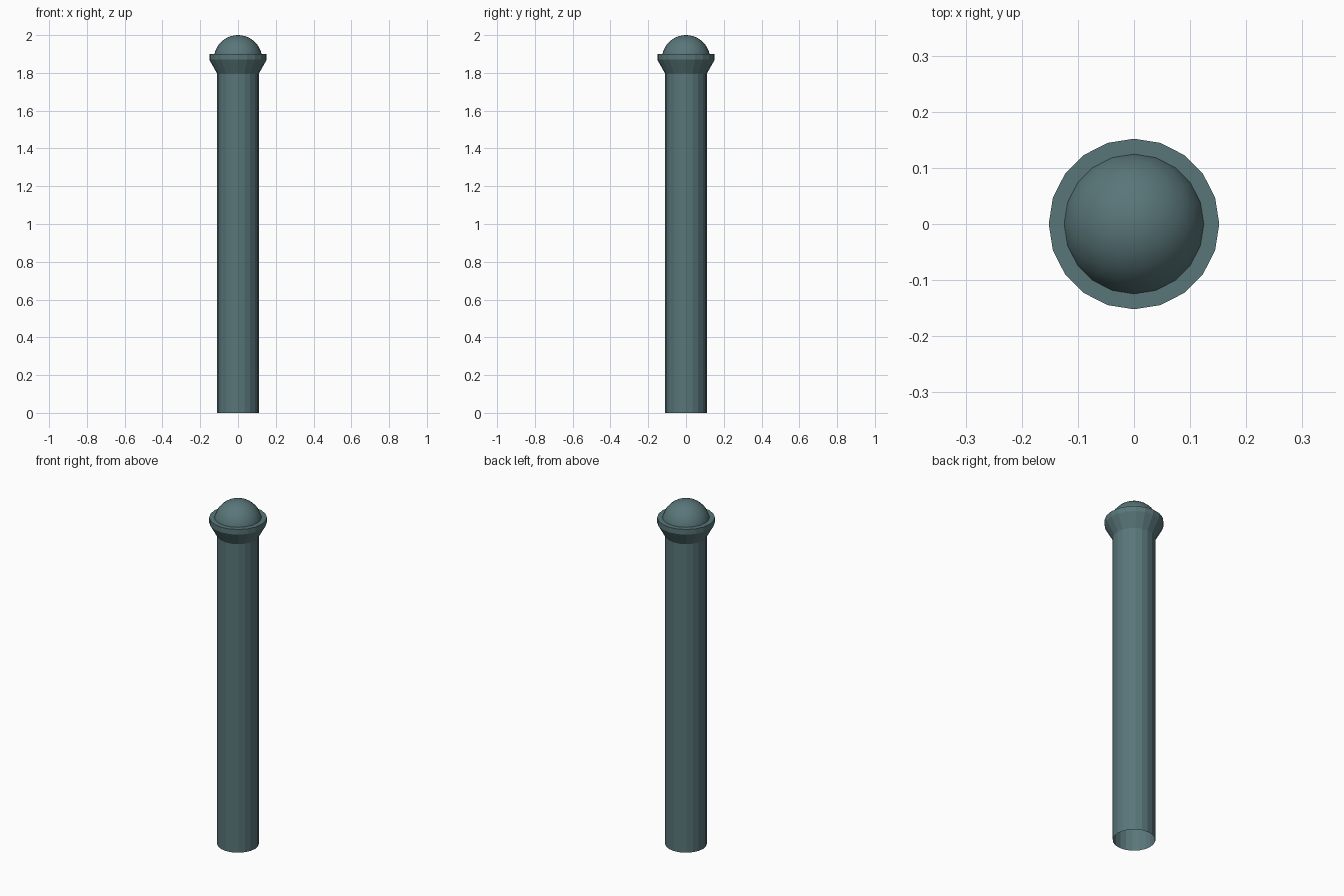
import bpy
import bmesh
import math

cube = bpy.data.objects.get("Cube")
if cube:
    bpy.data.objects.remove(cube, do_unlink=True)

SIDES = 20

paint = bpy.data.materials.new("slate_teal_paint")
paint.use_nodes = True
colour = (0.10, 0.18, 0.19, 1)
paint.diffuse_color = colour
paint.node_tree.nodes["Principled BSDF"].inputs["Base Color"].default_value = colour


def lathe(name, profile, sides=SIDES, angle=30):
    """Spin a (radius, height) profile, listed bottom to top, around z."""
    bm = bmesh.new()
    verts = [bm.verts.new((r, 0, z)) for r, z in profile]
    edges = [bm.edges.new(pair) for pair in zip(verts, verts[1:])]
    bmesh.ops.spin(bm, geom=verts + edges, axis=(0, 0, 1), cent=(0, 0, 0),
                   angle=math.tau, steps=sides, use_merge=True)
    bmesh.ops.remove_doubles(bm, verts=bm.verts, dist=0.0001)
    bmesh.ops.recalc_face_normals(bm, faces=bm.faces)
    mesh = bpy.data.meshes.new(name)
    bm.to_mesh(mesh)
    bm.free()
    mesh.materials.append(paint)
    obj = bpy.data.objects.new(name, mesh)
    bpy.context.collection.objects.link(obj)
    bpy.ops.object.select_all(action='DESELECT')
    obj.select_set(True)
    bpy.context.view_layer.objects.active = obj
    bpy.ops.object.shade_smooth_by_angle(angle=math.radians(angle))
    return obj


# Open-bottomed post with a faceted shaft, flared collar and flat ledge
lathe("post", [(0.11, 0), (0.11, 1.795), (0.152, 1.87), (0.152, 1.9), (0.12, 1.9)], angle=10)

# Rounded cap sitting in the collar
radius, centre, rings = 0.128, 1.872, 10
arc = [(radius * math.cos(a), centre + radius * math.sin(a))
       for a in (math.pi / 2 * i / rings for i in range(rings + 1))]
lathe("dome_cap", arc)
